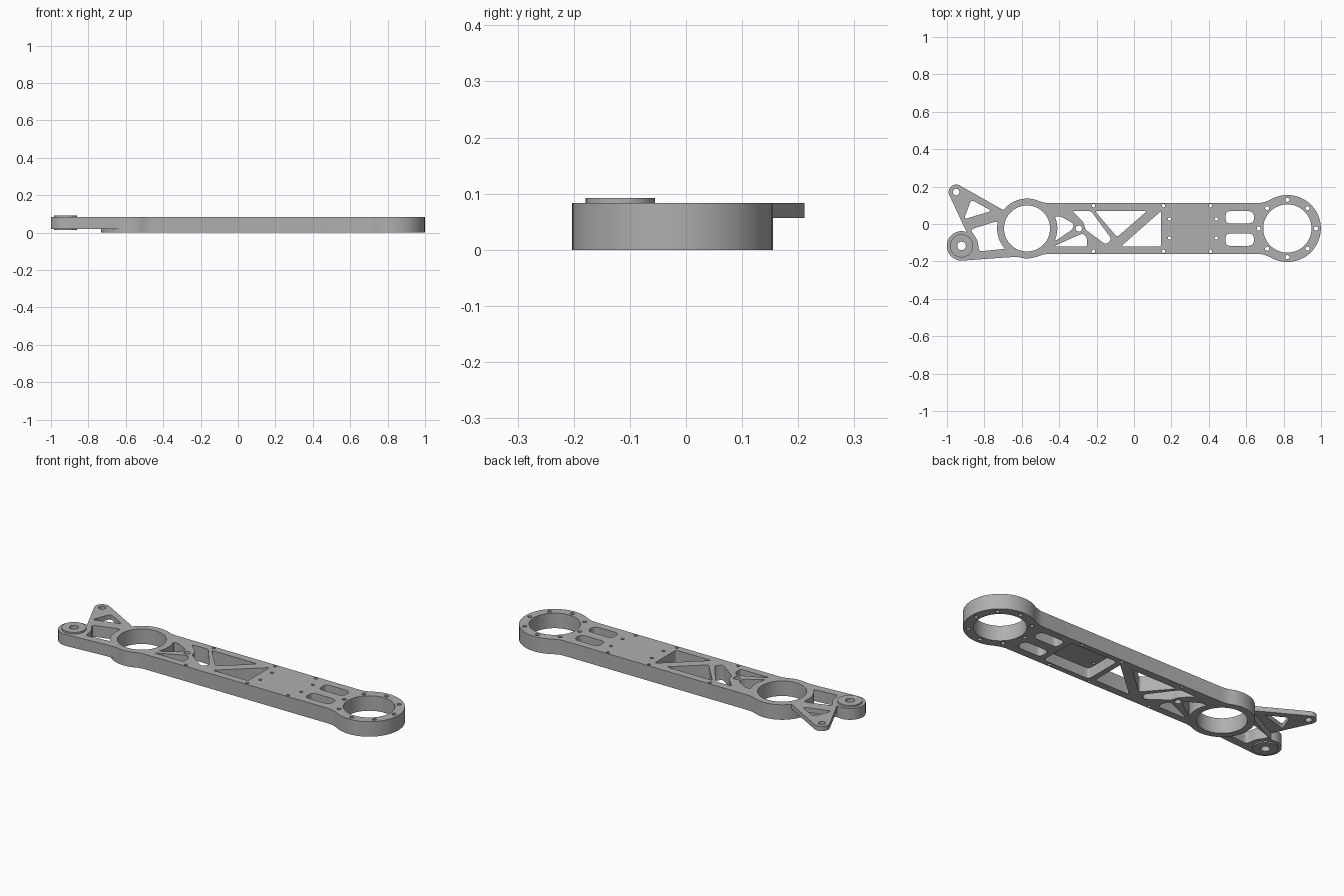
import bpy, bmesh, math
from mathutils import Vector

old = bpy.data.objects.get("Cube")
if old:
    bpy.data.objects.remove(old, do_unlink=True)

metal = bpy.data.materials.new("light_grey_metal")
metal.use_nodes = True
grey = (0.43, 0.43, 0.43, 1)
metal.diffuse_color = grey
metal.node_tree.nodes["Principled BSDF"].inputs["Base Color"].default_value = grey

MID = -0.024                 # centre line of the link
TOP = 0.083                  # upper face
PLATE = 0.057                # underside of thin plates
NEAR = (0.82, MID)           # large ring
FAR = (-0.572, MID)          # small ring
PIVOT = (-0.922, -0.117)
TAB = (-0.951, 0.171)


def arc(centre, r, start, end, n=24):
    angles = [math.radians(start + (end - start) * i / n) for i in range(n + 1)]
    return [(centre[0] + r * math.cos(a), centre[1] + r * math.sin(a)) for a in angles]


def circle(centre, r, n=16):
    return arc(centre, r, 0, 360, n)[:-1]


def rounded(points, r=0.014, n=4):
    """Round every corner of a polygon."""
    out = []
    pts = [Vector(p) for p in points]
    for i, p in enumerate(pts):
        a, b = pts[i - 1] - p, pts[(i + 1) % len(pts)] - p
        start = p + a.normalized() * min(r, a.length * 0.45)
        end = p + b.normalized() * min(r, b.length * 0.45)
        for k in range(n + 1):
            t = k / n
            out.append(tuple(start * (1 - t) ** 2 + p * 2 * t * (1 - t) + end * t * t))
    return out


def flip(points):
    return [(x, 2 * MID - y) for x, y in reversed(points)]


def prisms(name, outlines, bottom, top):
    """Extrude one or more flat outlines into a single object."""
    bm = bmesh.new()
    for outline in outlines:
        face = bm.faces.new([bm.verts.new((x, y, bottom)) for x, y in outline])
        moved = bmesh.ops.extrude_face_region(bm, geom=[face])["geom"]
        verts = [g for g in moved if isinstance(g, bmesh.types.BMVert)]
        bmesh.ops.translate(bm, verts=verts, vec=(0, 0, top - bottom))
    bmesh.ops.recalc_face_normals(bm, faces=bm.faces)
    mesh = bpy.data.meshes.new(name)
    bm.to_mesh(mesh)
    bm.free()
    obj = bpy.data.objects.new(name, mesh)
    bpy.context.collection.objects.link(obj)
    mesh.materials.append(metal)
    return obj


def activate(obj):
    bpy.ops.object.select_all(action="DESELECT")
    obj.select_set(True)
    bpy.context.view_layer.objects.active = obj


def cut(obj, outlines, bottom=-0.1, top=0.2):
    cutter = prisms("cutter", outlines, bottom, top)
    cutter.hide_render = True
    mod = obj.modifiers.new("cut", "BOOLEAN")
    mod.operation, mod.solver, mod.object = "DIFFERENCE", "EXACT", cutter
    activate(obj)
    bpy.ops.object.modifier_apply(modifier=mod.name)
    bpy.data.objects.remove(cutter, do_unlink=True)


# Main link: two rings joined by a beam
blend = [(0.695, 0.116), (0.67, 0.112), (-0.46, 0.112), (-0.485, 0.115)]
outline = (arc(NEAR, 0.179, -122, 122, 48) + blend
           + arc(FAR, 0.16, 65, 295, 48) + flip(blend))
body = prisms("link_body", [outline], 0, TOP)

# Ring bores, truss windows and slots
truss = [
    arc(FAR, 0.162, -22, 24, 8) + [(-0.39, 0.04), (-0.32, 0), (-0.33, -0.03), (-0.42, -0.09)],
    [(-0.33, 0.07), (-0.23, 0.07), (-0.12, -0.08), (-0.15, -0.11), (-0.26, -0.03), (-0.27, 0.01)],
    [(-0.21, 0.07), (0.07, 0.07), (-0.09, -0.07)],
    [(0.145, 0.07), (0.145, -0.12), (-0.07, -0.12)],
    [(-0.43, -0.12), (-0.31, -0.065), (-0.27, -0.05), (-0.25, -0.08), (-0.25, -0.12)],
]
slot = rounded([(0.49, 0.003), (0.635, 0.003), (0.645, 0.04), (0.63, 0.069), (0.49, 0.069)], 0.025)
windows = [rounded(w) for w in truss] + [slot, flip(slot)]
cut(body, [circle(NEAR, 0.129, 64), circle(FAR, 0.123, 64)] + windows)

# Recess under the solid panel
cut(body, [rounded([(0.175, -0.13), (0.46, -0.13), (0.46, 0.082), (0.175, 0.082)], 0.02)], -0.1, PLATE)

# Bolt holes
bolts = [circle(p, 0.011, 12) for p in circle(NEAR, 0.153, 8)]
for side in (-1, 1):
    bolts += [circle((x, MID + side * 0.122), 0.009, 12) for x in (-0.217, 0.158, 0.409)]
    bolts += [circle((x, MID + side * 0.051), 0.009, 12) for x in (0.19, 0.44)]
bolts.append(circle((-0.295, MID), 0.017))
cut(body, bolts)

# Pivot arm: deep bracket beside the small ring
arm = prisms("pivot_arm", [arc(PIVOT, 0.079, 70, 275) + [(-0.70, -0.18), (-0.65, -0.177)]
                           + arc(FAR, 0.158, 255, 150)], 0.02, TOP)
cut(arm, [circle(PIVOT, 0.06, 32),
          rounded([(-0.875, -0.03), (-0.735, 0.015), (-0.68, -0.03), (-0.66, -0.13),
                   (-0.83, -0.147), (-0.835, -0.09)], 0.02)])

# Mounting tab: thin triangular plate
tab = prisms("mounting_tab", [arc(TAB, 0.04, 205, 60, 16) + arc(FAR, 0.158, 142, 150, 6)
                              + [(-0.895, -0.043)]], PLATE, TOP)
cut(tab, [circle(TAB, 0.018), rounded([(-0.87, 0.13), (-0.76, 0.07), (-0.91, 0.025)], 0.02)])

# Pivot bushing standing proud of the arm on both faces
bushing = prisms("pivot_bushing", [circle(PIVOT, 0.062, 40)], 0.013, 0.092)
cut(bushing, [circle(PIVOT, 0.023, 24)])

for part in (body, arm, tab, bushing):
    activate(part)
    bpy.ops.object.shade_smooth_by_angle(angle=math.radians(30))
